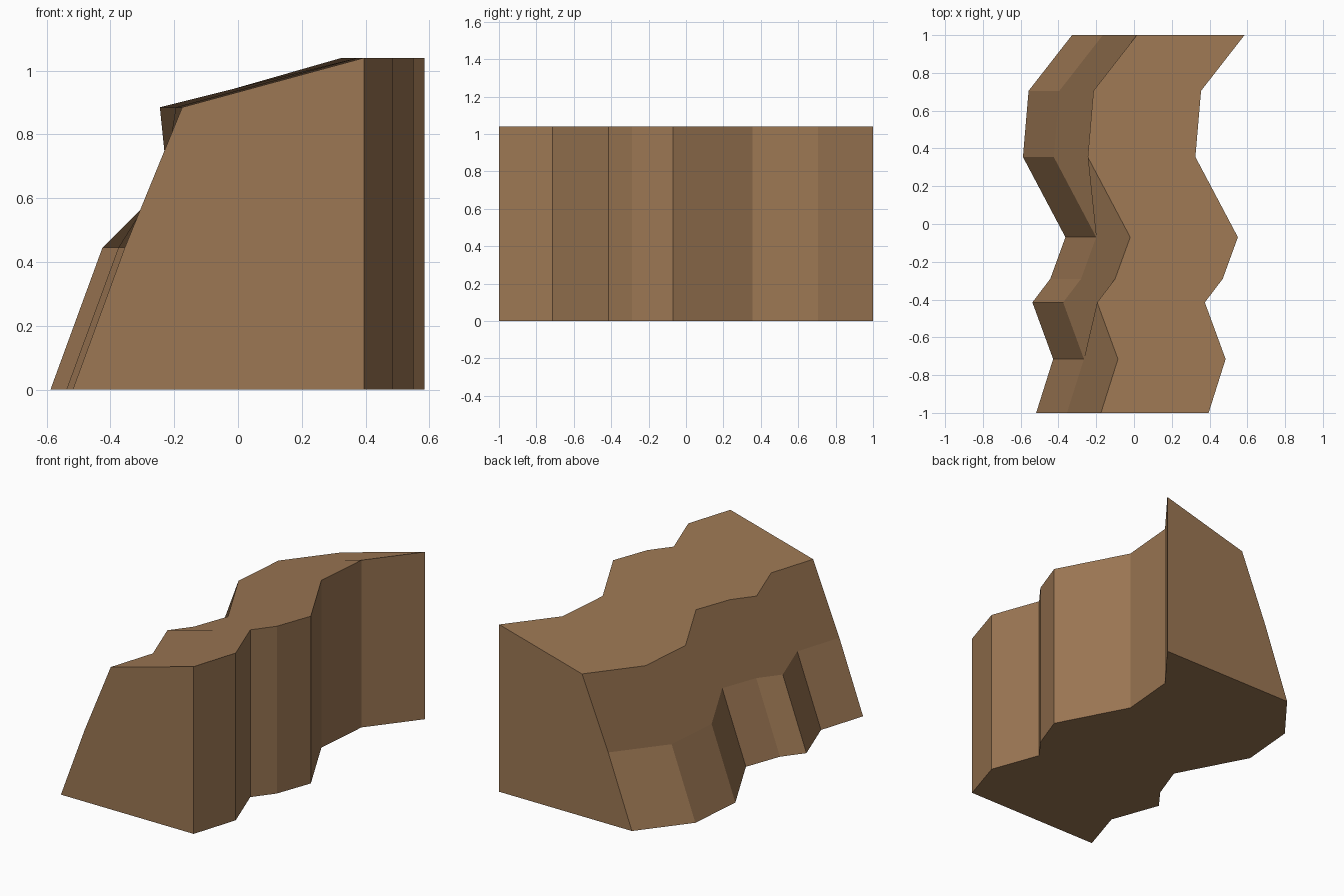
import bpy, bmesh
from mathutils import Vector

if "Cube" in bpy.data.objects:
    bpy.data.objects.remove(bpy.data.objects["Cube"])

# Zigzag path of the vertical side (x, y), back to front
path = [(0.585, 1), (0.355, 0.705), (0.325, 0.355), (0.55, -0.07),
        (0.47, -0.29), (0.375, -0.415), (0.485, -0.715), (0.395, -1)]
# Cross-section: (offset towards -x, height)
profile = [(0, 0), (0, 1.04), (0.57, 0.885), (0.75, 0.445), (0.913, 0)]

bm = bmesh.new()
rows = [[bm.verts.new((x - off, y, z)) for x, y in path] for off, z in profile]
foot, crest, brow, ledge, toe = rows


def quads(a, b):
    """Flat facets between two rows."""
    for i in range(len(a) - 1):
        bm.faces.new((a[i], a[i + 1], b[i + 1], b[i]))


def sheet(a, b, steps):
    """Triangulated sheet between two rows, advancing along a or b."""
    i = j = 0
    faces = []
    for s in steps:
        if s == "a":
            faces.append(bm.faces.new((a[i], a[i + 1], b[j])))
            i += 1
        else:
            faces.append(bm.faces.new((a[i], b[j + 1], b[j])))
            j += 1
    return faces


# Vertical side and faceted foot of the slope
quads(foot, crest)
quads(ledge, toe)
# Top and upper slope, each one broad sheet
top = sheet(crest, brow, "baaaaabbbbbaba")
slope = sheet(brow, ledge, "bbbaaaabbbaaba")
# Underside and end caps
bm.faces.new(foot + toe[::-1])
for k in (0, -1):
    bm.faces.new([r[k] for r in rows])

bmesh.ops.recalc_face_normals(bm, faces=bm.faces[:])
bm.faces.index_update()

# Each sheet is shaded as a single flat face
bm.normal_update()
shade = {f.index: f.normal.copy() for f in bm.faces}
sheet_ids = set()
for group in (top, slope):
    n = Vector()
    for f in group:
        n += f.normal * f.calc_area()
    n.normalize()
    for f in group:
        shade[f.index] = n
        f.smooth = True

me = bpy.data.meshes.new("cliff_block")
bm.to_mesh(me)
bm.free()
me.normals_split_custom_set([shade[p.index] for p in me.polygons for _ in p.loop_indices])

mat = bpy.data.materials.new("earth_brown")
mat.diffuse_color = (0.332, 0.184, 0.087, 1)
mat.use_nodes = True
mat.node_tree.nodes["Principled BSDF"].inputs["Base Color"].default_value = mat.diffuse_color
me.materials.append(mat)
cliff = bpy.data.objects.new("cliff_block", me)
bpy.context.collection.objects.link(cliff)
